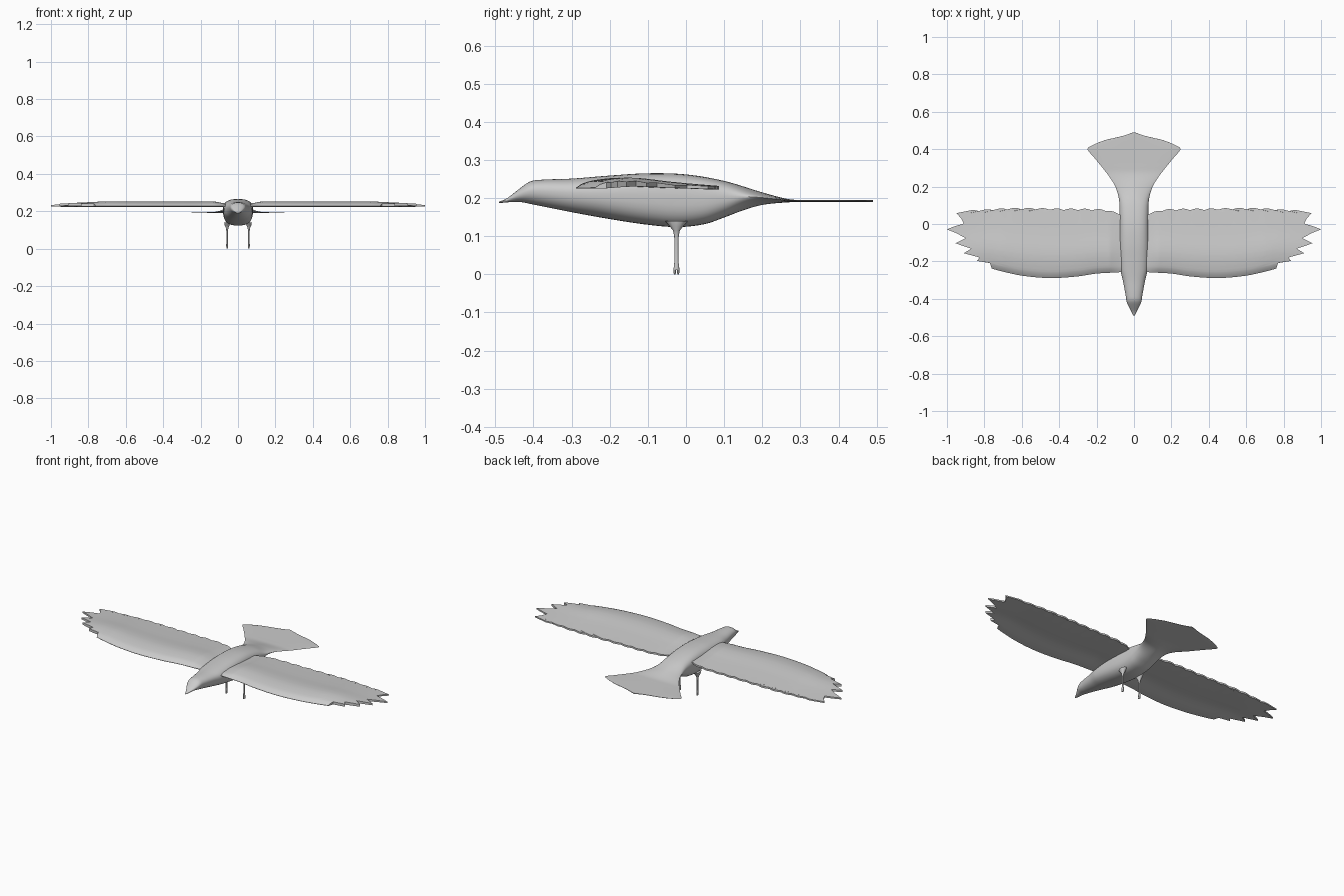
import bpy, bmesh, math

if "Cube" in bpy.data.objects:
    bpy.data.objects.remove(bpy.data.objects["Cube"])

grey = bpy.data.materials.new("light grey")
grey.use_nodes = True
COLOUR = (0.6, 0.6, 0.6, 1)
grey.diffuse_color = COLOUR
grey.node_tree.nodes["Principled BSDF"].inputs["Base Color"].default_value = COLOUR


def curve(points, t, smooth=True):
    """Value at t of a curve through (position, value) points."""
    if t <= points[0][0]:
        return points[0][1]
    for i in range(len(points) - 1):
        (a, p), (b, q) = points[i], points[i + 1]
        if t <= b:
            s = (t - a) / (b - a)
            if not smooth:
                return p + (q - p) * s
            a0, p0 = points[max(i - 1, 0)]
            b1, q1 = points[min(i + 2, len(points) - 1)]
            m = (q - p0) / (b - a0) * (b - a)
            n = (q1 - p) / (b1 - a) * (b - a)
            return ((2*s**3 - 3*s**2 + 1) * p + (s**3 - 2*s**2 + s) * m
                    + (3*s**2 - 2*s**3) * q + (s**3 - s**2) * n)
    return points[-1][1]


def loft(name, rings, mirror=False, angle=50):
    """Skin closed rings of points and close both ends with strips."""
    bm = bmesh.new()
    rows = [[bm.verts.new(p) for p in ring] for ring in rings]
    n = len(rows[0])
    for a, b in zip(rows, rows[1:]):
        for i in range(n):
            j = (i + 1) % n
            bm.faces.new((a[i], a[j], b[j], b[i]))
    for row in (rows[0], rows[-1]):
        for i in range(n // 2 - 1):
            bm.faces.new((row[i], row[i + 1], row[n - 2 - i], row[n - 1 - i]))
    bmesh.ops.recalc_face_normals(bm, faces=bm.faces)
    mesh = bpy.data.meshes.new(name)
    bm.to_mesh(mesh)
    bm.free()
    obj = bpy.data.objects.new(name, mesh)
    bpy.context.collection.objects.link(obj)
    mesh.materials.append(grey)
    if mirror:
        obj.modifiers.new("Mirror", "MIRROR").use_mirror_merge = False
    bpy.ops.object.select_all(action="DESELECT")
    obj.select_set(True)
    bpy.context.view_layer.objects.active = obj
    bpy.ops.object.shade_smooth_by_angle(angle=math.radians(angle))
    return obj


# Body running from the beak into the flat fanned tail
half_width = [(-.49, .003), (-.46, .018), (-.42, .038), (-.38, .045), (-.3, .06),
              (-.24, .074), (-.1, .08), (.05, .078), (.13, .08), (.2, .1), (.25, .13),
              (.3, .168), (.36, .217), (.4, .249), (.415, .235), (.45, .15),
              (.468, .07), (.49, .004)]
back = [(-.49, .191), (-.47, .199), (-.44, .222), (-.41, .243), (-.38, .248), (-.3, .251),
        (-.2, .259), (-.1, .265), (0, .262), (.1, .245), (.2, .215), (.27, .197), (.32, .195)]
belly = [(-.49, .187), (-.44, .19), (-.4, .183), (-.3, .163), (-.2, .145), (-.1, .13),
         (-.02, .124), (.05, .132), (.1, .149), (.15, .168), (.2, .182), (.27, .189), (.32, .19)]
fullness = [(-.49, 1), (-.3, .9), (-.1, .75), (.1, .8), (.2, 1.4), (.3, 1.2), (.4, .6)]


def body_ring(y, sides=36):
    w, top, low = curve(half_width, y), curve(back, y), curve(belly, y)
    power = curve(fullness, y)
    mid = low + (top - low) * .58
    ring = []
    for i in range(sides):
        a = 2 * math.pi * i / sides
        c, s = math.cos(a), math.sin(a)
        h = (top - mid) if s > 0 else (mid - low)
        ring.append((w * math.copysign(abs(c) ** power, c), y,
                     mid + h * math.copysign(abs(s) ** power, s)))
    return ring


loft("body_and_tail", [body_ring(-.49 + .98 * i / 98) for i in range(99)])

# Wings with a cambered section, scalloped trailing edge and feathered tip
leading = [(0, -.25), (.08, -.258), (.2, -.265), (.3, -.28), (.45, -.289), (.6, -.276),
           (.72, -.25), (.78, -.235), (1, -.235)]
trailing = [(0, .04), (.08, .055), (.16, .075), (.4, .08), (.65, .083), (.85, .072), (1, .07)]
tip = [(0, .76), (.09, .77), (.12, .84), (.18, .825), (.26, .91), (.34, .87), (.44, .955),
       (.53, .9), (.62, .95), (.69, 1), (.73, .97), (.79, .91), (.88, .925), (.96, .95), (1, .87)]
upper = [(0, .227), (.04, .237), (.12, .246), (.28, .253), (.42, .252), (.65, .243), (1, .232)]
lower = [(0, .225), (.1, .226), (.35, .234), (.6, .229), (1, .222)]
chord = sorted({i / 24 for i in range(25)} | {p[0] for p in tip})


def wing_ring(u):
    top, under = [], []
    for v in chord:
        x = .02 + u * (curve(tip, v, False) - .02)
        scallop = .009 * abs(math.sin(x * math.pi / .075)) * v ** 8
        front = curve(leading, x)
        y = front + (curve(trailing, x) + scallop - .006 - front) * v
        # Flatten towards the tip and dip slightly at the shoulder
        out = min(max((x - .7) / .3, 0), 1)
        shoulder = min(max((.13 - x) / .06, 0), 1)
        k = 1 - .6 * out - .5 * shoulder * (1 - out)
        top.append((x, y, .229 + (curve(upper, v) - .229) * k))
        under.append((x, y, .225 + (curve(lower, v) - .225) * k))
    return top + under[::-1]


loft("wings", [wing_ring(i / 96) for i in range(97)], mirror=True)


# Slim legs that flare into the belly
def round_ring(x, y, z, rx, ry, sides=12):
    return [(x + rx * math.cos(2 * math.pi * i / sides),
             y + ry * math.sin(2 * math.pi * i / sides), z) for i in range(sides)]


leg = [(.012, .005, .007), (.024, .005, .007), (.034, .004, .005), (.08, .004, .005),
       (.1, .005, .006), (.115, .008, .009), (.125, .013, .017), (.14, .016, .03)]
loft("legs", [round_ring(.058, -.025, *section) for section in leg], mirror=True)

# Small toes, one in front of the other
for name, y in (("front_toes", -.0295), ("rear_toes", -.0205)):
    loft(name, [round_ring(.058, y, z, .004, r, 8)
                for z, r in ((0, .002), (.006, .0035), (.018, .003))], mirror=True)
